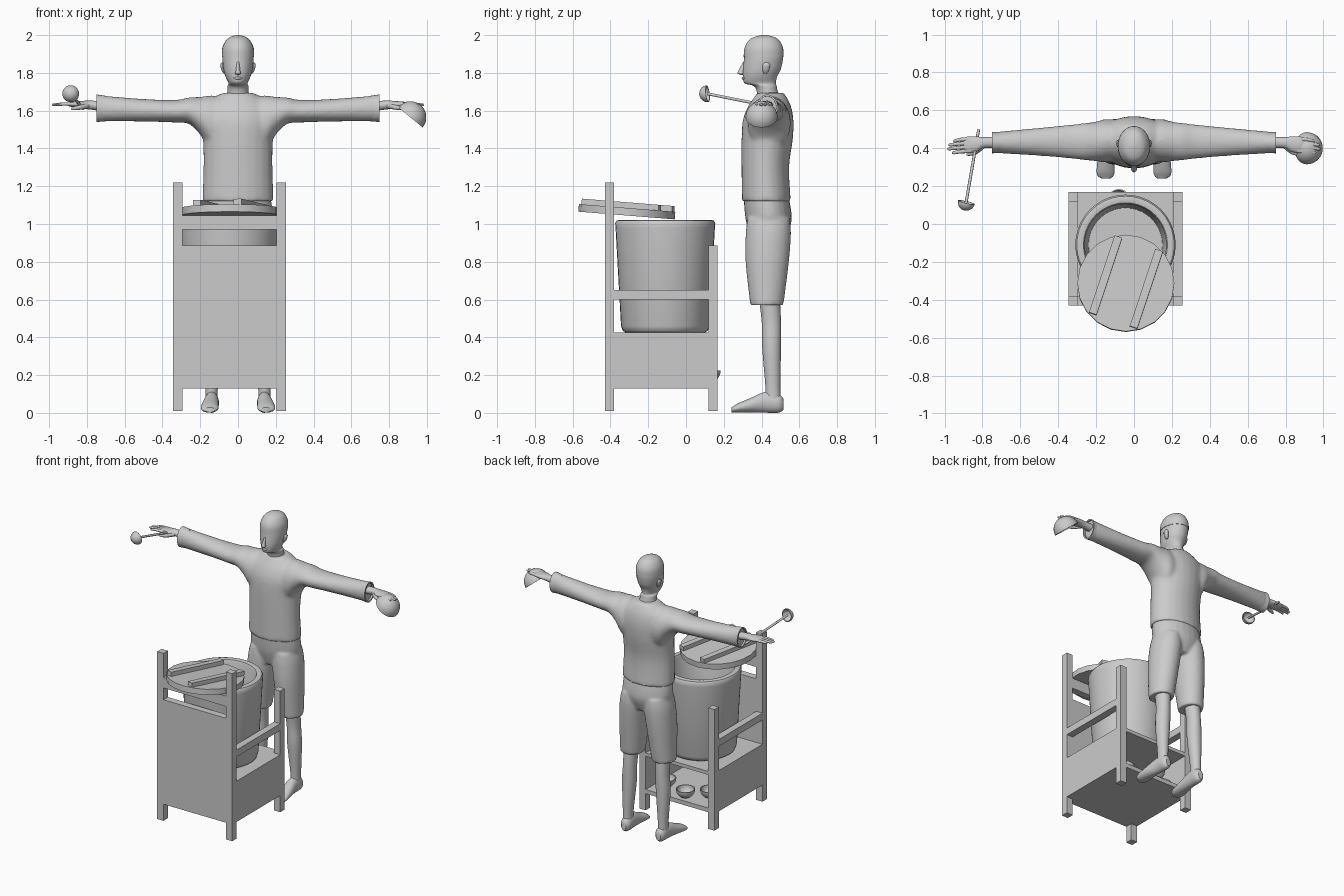
import bpy
import bmesh
from math import sin, cos, pi, radians
from mathutils import Matrix, Vector

if "Cube" in bpy.data.objects:
    bpy.data.objects.remove(bpy.data.objects["Cube"])

grey = bpy.data.materials.new("plain grey")
grey.use_nodes = True
grey.diffuse_color = (0.6, 0.6, 0.6, 1)
grey.node_tree.nodes["Principled BSDF"].inputs["Base Color"].default_value = grey.diffuse_color


def finish(name, bm, matrix=None):
    """Turn a bmesh into a shaded object."""
    bmesh.ops.recalc_face_normals(bm, faces=bm.faces)
    if matrix:
        bm.transform(matrix)
    mesh = bpy.data.meshes.new(name)
    bm.to_mesh(mesh)
    bm.free()
    mesh.materials.append(grey)
    for poly in mesh.polygons:
        poly.use_smooth = True
    mesh.set_sharp_from_angle(angle=radians(40))
    obj = bpy.data.objects.new(name, mesh)
    bpy.context.collection.objects.link(obj)
    return obj


def refine(rings, steps):
    """Insert spline-interpolated rings between the given ones."""
    out = []
    last = len(rings) - 1
    for i in range(last):
        quad = [rings[max(0, min(last, i + k))] for k in (-1, 0, 1, 2)]
        for s in range(steps):
            t = s / steps
            out.append([b + t / 2 * (c - a + t * (2 * a - 5 * b + 4 * c - d + t * (3 * (b - c) + d - a)))
                        for a, b, c, d in zip(*quad)])
    return out + [rings[-1]]


def add_loft(bm, axis, rings, side=1, steps=4, segs=24):
    """Ellipse rings (position, two centre values, two radii) along an axis."""
    order = {"x": (2, 0, 1), "y": (0, 2, 1), "z": (0, 1, 2)}[axis]
    loops = []
    for pos, c1, c2, r1, r2 in refine(rings, steps):
        loop = []
        for k in range(segs):
            a = 2 * pi * k / segs
            p = (c1 + r1 * cos(a), c2 + r2 * sin(a), pos)
            co = [p[n] for n in order]
            co[0] *= side
            loop.append(bm.verts.new(co))
        loops.append(loop)
    faces = [bm.faces.new(loops[0]), bm.faces.new(loops[-1])]
    for low, high in zip(loops, loops[1:]):
        for k in range(segs):
            n = (k + 1) % segs
            faces.append(bm.faces.new((low[k], low[n], high[n], high[k])))
    bmesh.ops.recalc_face_normals(bm, faces=faces)


def loft(name, axis, rings, matrix=None, **options):
    bm = bmesh.new()
    add_loft(bm, axis, rings, **options)
    return finish(name, bm, matrix)


def box(name, x, y, z, matrix=None):
    bm = bmesh.new()
    bmesh.ops.create_cube(bm, size=1)
    for v in bm.verts:
        v.co = [lo + (c + 0.5) * (hi - lo) for c, (lo, hi) in zip(v.co, (x, y, z))]
    return finish(name, bm, matrix)


def bowl(name, centre, radius, opening=(0, 0, 1), wall=0.9):
    """Hollow half sphere whose rim centre and opening direction are given."""
    arc = [pi / 2 * k / 8 for k in range(9)]
    rings = [(-radius * cos(a), 0, 0, radius * max(sin(a), .02), radius * max(sin(a), .02)) for a in arc]
    rings += [tuple(wall * v for v in r) for r in reversed(rings)]
    turn = Vector(opening).to_track_quat("Z", "Y").to_matrix().to_4x4()
    return loft(name, "z", rings, Matrix.Translation(centre) @ turn, steps=1)


def fuse(obj, repeat):
    """Blend overlapping lofts into one smooth skin."""
    skin = obj.modifiers.new("skin", "REMESH")
    skin.mode = "VOXEL"
    skin.voxel_size = 0.01
    skin.use_smooth_shade = True
    relax = obj.modifiers.new("relax", "SMOOTH")
    relax.iterations = repeat


# Stand: posts, panels, rails and shelves
left, right, front, back = (-.345, -.295), (.205, .255), (-.43, -.38), (.118, .168)
inner_x, inner_y = (left[1], right[0]), (front[1], back[0])
for label, x in (("right", left), ("left", right)):
    box(label + "_front_post", x, front, (.01, 1.22))
    box(label + "_back_post", x, back, (.01, .885))
    box(label + "_side_panel", x, inner_y, (.13, .425))
    box(label + "_side_rail", x, inner_y, (.6, .65))
box("front_panel", inner_x, front, (.13, .885))
box("front_top_rail", inner_x, front, (.97, 1.045))
box("bottom_shelf", inner_x, (front[1], back[1]), (.13, .16))
box("bucket_shelf", inner_x, (front[1], back[1]), (.4, .425))

# Bucket with a thick rounded rim
profile = [(.425, .21), (.435, .225), (.46, .234), (.98, .263), (1.005, .265), (1.018, .257), (1.022, .24),
           (1.018, .222), (1, .215), (.5, .195)]
loft("bucket", "z", [(z, 0, 0, r, r) for z, r in profile],
     Matrix.Translation((-.045, -.11, 0)), steps=1, segs=40)

# Tilted lid with two battens
tilt = Matrix.Translation((-.043, -.315, 1.045)) @ Matrix.Rotation(-.08, 4, "X")
loft("lid", "z", [(0, 0, 0, .256, .256), (.04, 0, 0, .256, .256)], tilt, steps=1, segs=20)
for label, x, y in (("right", -.107, .04), ("left", .108, -.032)):
    place = tilt @ Matrix.Translation((x, y, .04)) @ Matrix.Rotation(-.32, 4, "Z")
    box(label + "_lid_batten", (-.021, .021), (-.215, .215), (0, .03), place)

# Bowls on the bottom shelf
for n, (x, y) in enumerate(((-.08, .12), (.12, .05), (-.21, .03))):
    bowl(f"shelf_bowl_{n + 1}", (x, y, .225), .064)

# Ladle and held bowl
bowl("ladle_cup", (-.885, .115, 1.69), .045, (.22, .95, .12))
loft("ladle_handle", "y", [(.11, -.887, 1.69, .008, .008), (.5, -.82, 1.612, .008, .008)], steps=1, segs=10)
bowl("held_bowl", (.912, .4, 1.565), .085, (-.63, 0, -.77))

# Shirt: body and both arms in one skin
bm = bmesh.new()
add_loft(bm, "z", [(1.12, 0, .425, .19, .13), (1.3, 0, .42, .183, .126), (1.45, 0, .43, .186, .136),
                   (1.55, 0, .435, .2, .134), (1.62, 0, .442, .185, .115), (1.665, 0, .447, .135, .09),
                   (1.695, 0, .447, .08, .07)])
arm = [(.05, .44, 1.53, .1, .13), (.14, .44, 1.535, .115, .145), (.2, .436, 1.573, .105, .1),
       (.26, .435, 1.6, .098, .07), (.33, .435, 1.597, .09, .06), (.5, .434, 1.602, .074, .06),
       (.74, .43, 1.613, .055, .069)]
for side in (-1, 1):
    add_loft(bm, "x", arm, side)
fuse(finish("shirt", bm), 10)

# Shorts: hips and both legs in one skin
bm = bmesh.new()
add_loft(bm, "z", [(.92, 0, .435, .12, .09), (1.02, 0, .438, .18, .122), (1.14, 0, .425, .175, .12)])
short_leg = [(.57, .125, .428, .08, .088), (.8, .109, .43, .094, .115), (.95, .095, .436, .098, .12),
             (1.03, .09, .437, .085, .112)]
for side in (-1, 1):
    add_loft(bm, "z", short_leg, side)
fuse(finish("shorts", bm), 4)

# Cuffs, legs, feet and hands on both sides
cuff = [(.69, .43, 1.611, .053, .066), (.75, .43, 1.613, .057, .073), (.75, .43, 1.613, .048, .063),
        (.7, .43, 1.613, .046, .06)]
leg = [(.06, .14, .46, .034, .042), (.13, .14, .46, .033, .039), (.35, .135, .453, .048, .05),
       (.48, .13, .452, .045, .051), (.62, .125, .44, .052, .056)]
foot = [(.24, .148, .016, .025, .013), (.255, .15, .02, .042, .018), (.28, .15, .027, .047, .026),
        (.34, .147, .04, .045, .038), (.42, .14, .056, .038, .055), (.49, .138, .051, .036, .05),
        (.515, .138, .045, .018, .03)]
hand = [(.69, .43, 1.622, .034, .028), (.79, .43, 1.63, .028, .023), (.83, .422, 1.632, .04, .019),
        (.88, .418, 1.633, .043, .014), (.9, .418, 1.633, .034, .008)]
thumb = [(.79, .415, 1.626, .015, .014), (.83, .383, 1.618, .014, .013), (.87, .37, 1.612, .01, .01),
         (.885, .367, 1.61, .004, .004)]
for label, side in (("right", -1), ("left", 1)):
    loft(label + "_cuff", "x", cuff, side=side, steps=1)
    loft(label + "_leg", "z", leg, side=side)
    loft(label + "_foot", "y", foot, side=side)
    loft(label + "_hand", "x", hand, side=side)
    loft(label + "_thumb", "x", thumb, side=side, segs=10)
    for n, tip in enumerate((.962, .985, .98, .955)):
        y = .386 + .021 * n
        finger = [(.86, y, 1.634, .011, .01), (.92, y - .004, 1.635, .01, .009),
                  (tip - .01, y - .01, 1.632, .008, .007), (tip, y - .011, 1.631, .003, .003)]
        loft(f"{label}_finger_{n + 1}", "x", finger, side=side, segs=10)
    loft(label + "_ear", "z", [(1.795, .07, .42, .004, .008), (1.81, .076, .422, .01, .016),
                               (1.84, .083, .425, .011, .02), (1.855, .083, .427, .004, .01)],
         side=side, segs=12)

# Head, hair cap, nose and lips
head = [(1.62, 0, .45, .075, .07), (1.69, 0, .433, .057, .056), (1.73, 0, .42, .055, .06),
        (1.745, 0, .393, .05, .083), (1.78, 0, .392, .066, .09), (1.82, 0, .402, .077, .1),
        (1.88, 0, .411, .083, .103), (1.93, 0, .412, .08, .099), (1.97, 0, .413, .06, .077),
        (1.988, 0, .414, .037, .047), (1.997, 0, .415, .008, .01)]
loft("head", "z", head, segs=32)
loft("hair_cap", "z", [(z + .003, x, y, rx + .003, ry + .003) for z, x, y, rx, ry in head[6:]], segs=32)
loft("nose", "z", [(1.79, 0, .296, .006, .006), (1.797, 0, .291, .016, .017), (1.81, 0, .293, .012, .017),
                   (1.85, 0, .308, .007, .01), (1.87, 0, .315, .004, .005)], segs=12)
loft("lips", "x", [(-.024, .311, 1.772, .003, .003), (0, .302, 1.772, .007, .008),
                   (.024, .311, 1.772, .003, .003)], segs=12)
